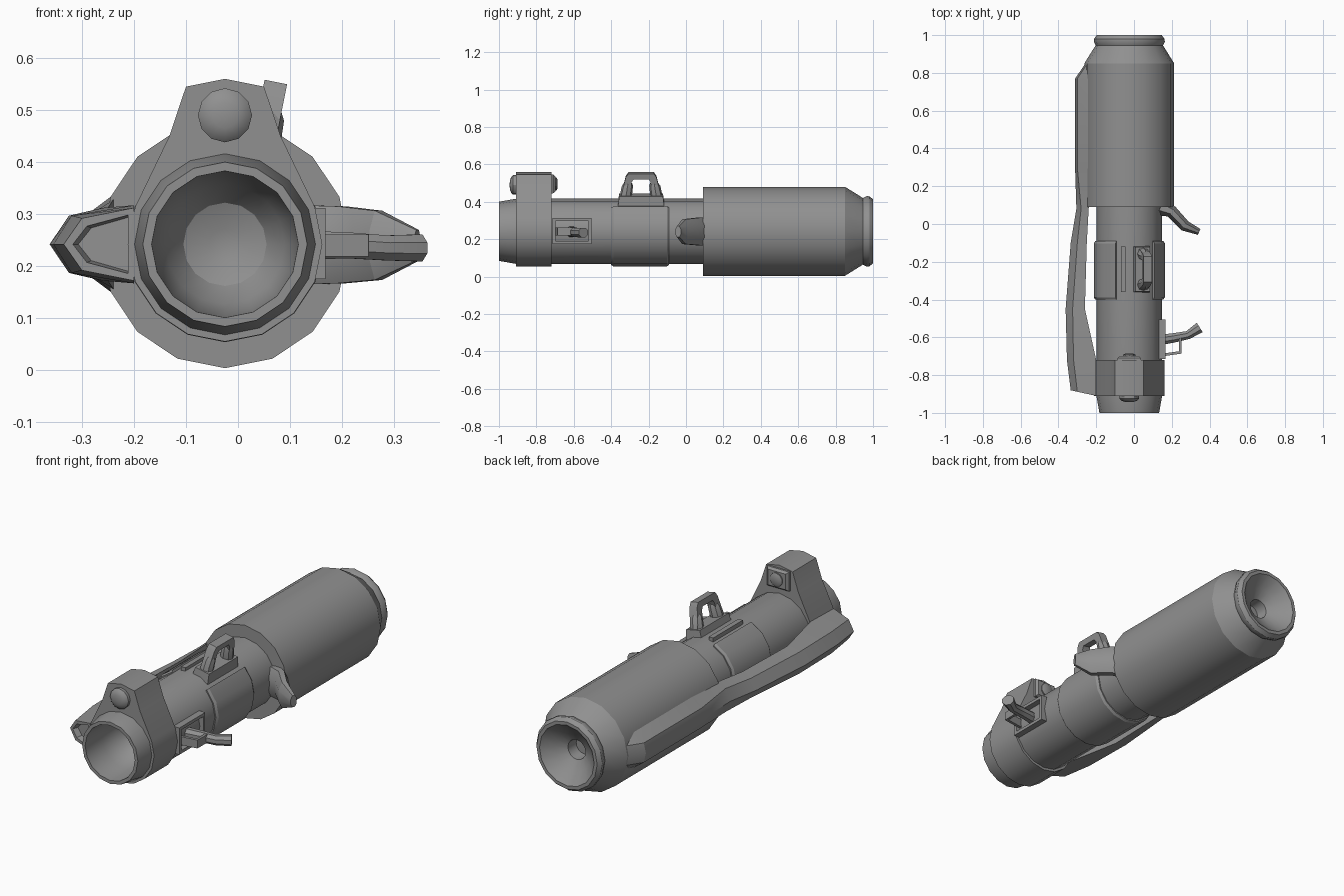
import bpy, bmesh
from math import sin, cos, pi, radians
from mathutils import Matrix, Vector

CX, CZ = -0.025, 0.242      # tube axis
SIDES = 16

cube = bpy.data.objects.get("Cube")
if cube:
    bpy.data.objects.remove(cube, do_unlink=True)

grey = bpy.data.materials.new("metal_grey")
grey.use_nodes = True
colour = (0.28, 0.28, 0.28, 1)
grey.diffuse_color = colour
grey.node_tree.nodes["Principled BSDF"].inputs["Base Color"].default_value = colour


def loft(name, rings, cyclic=False, matrix=None, recess=None):
    """Skin a list of equal-length point rings, capped or joined end to end."""
    bm = bmesh.new()
    rows = [[bm.verts.new(p) for p in ring] for ring in rings]
    n = len(rows[0])
    pairs = list(zip(rows, rows[1:]))
    first = None
    if cyclic:
        pairs.append((rows[-1], rows[0]))
    else:
        first = bm.faces.new(rows[0])
        bm.faces.new(rows[-1])
    for a, b in pairs:
        for i in range(n):
            j = (i + 1) % n
            bm.faces.new((a[i], a[j], b[j], b[i]))
    bmesh.ops.recalc_face_normals(bm, faces=bm.faces)
    if recess and first:
        bmesh.ops.inset_region(bm, faces=[first], thickness=recess)
        bmesh.ops.inset_region(bm, faces=[first], thickness=0.004, depth=-0.03)
    if matrix:
        bm.transform(matrix)
    mesh = bpy.data.meshes.new(name)
    bm.to_mesh(mesh)
    bm.free()
    mesh.materials.append(grey)
    obj = bpy.data.objects.new(name, mesh)
    bpy.context.collection.objects.link(obj)
    bpy.ops.object.select_all(action='DESELECT')
    obj.select_set(True)
    bpy.context.view_layer.objects.active = obj
    bpy.ops.object.shade_smooth_by_angle(angle=radians(30))
    return obj


def polar(r, y, a, cx=CX, cz=CZ):
    return (cx + r * sin(a), y, cz + r * cos(a))


def circle(r, y, cx=CX, cz=CZ, n=SIDES):
    return [polar(r, y, 2 * pi * i / n, cx, cz) for i in range(n)]


def lathe(name, profile, cx=CX, cz=CZ, n=SIDES):
    return loft(name, [circle(r, y, cx, cz, n) for r, y in profile])


def box(name, x0, x1, y0, y1, z0, z1, taper=0.0, matrix=None):
    rings = []
    for z, t in ((z0, 0), (z1, taper)):
        rings.append([(x0 + t, y0 + t, z), (x1 - t, y0 + t, z),
                      (x1 - t, y1 - t, z), (x0 + t, y1 - t, z)])
    return loft(name, rings, matrix=matrix)


def rod(name, path, n=8):
    """Sweep an elliptical section along (x, y, z, width, height) stations."""
    pts = [Vector(p[:3]) for p in path]
    rings = []
    for i, (c, p) in enumerate(zip(pts, path)):
        d = pts[min(i + 1, len(pts) - 1)] - pts[max(i - 1, 0)]
        side = Vector((-d.y, d.x, 0)).normalized()
        angles = [2 * pi * (k + 0.5) / n for k in range(n)]
        rings.append([c + side * p[3] * cos(a) + Vector((0, 0, p[4] * sin(a)))
                      for a in angles])
    return loft(name, rings)


# Main tube with hollow muzzle
lathe("launch_tube", [
    (0.03, -0.72), (0.08, -0.74), (0.115, -0.79), (0.135, -0.87), (0.141, -1.0),
    (0.158, -1.0), (0.174, -0.91), (0.174, 0.2)])

# Wide rear housing with stepped rim and dished exhaust
lathe("rear_housing", [
    (0.15, 0.09), (0.238, 0.09), (0.238, 0.85), (0.185, 0.935), (0.178, 0.945),
    (0.188, 0.965), (0.187, 0.98), (0.172, 1.0), (0.155, 1.0),
    (0.1, 0.95), (0.05, 0.92), (0.045, 0.86)])

# Front clamp whose top rises into a sight housing
rise = {0: (0, 0.56), 1: (0.075, 0.545), 2: (0.107, 0.45)}


def clamp_outline(y):
    ring = circle(0.187, y)
    for k, (dx, z) in rise.items():
        ring[k] = (CX + dx, y, z)
        ring[-k] = (CX - dx, y, z)
    return ring


loft("front_clamp", [clamp_outline(-0.91), clamp_outline(-0.72),
                     circle(0.165, -0.72), circle(0.165, -0.91)], cyclic=True)

# Sight lens in front, eyepiece behind
lathe("sight_lens", [(0.052, -0.9), (0.052, -0.925), (0.042, -0.935),
                     (0.025, -0.941), (0.008, -0.943)], CX, 0.49, 12)
loft("eyepiece_block", [
    [(CX + sx * w, y, 0.495 + sz * w * 0.8) for sx, sz in ((-1, -1), (1, -1), (1, 1), (-1, 1))]
    for w, y in ((0.062, -0.73), (0.062, -0.71), (0.05, -0.698))])
lathe("eyepiece", [(0.035, -0.71), (0.035, -0.692), (0.022, -0.686)], CX, 0.495, 10)

# Middle band, open along the top
band = ((0.16, -0.4), (0.18, -0.4), (0.188, -0.388), (0.188, -0.102),
        (0.18, -0.09), (0.16, -0.09))
loft("middle_band", [[polar(r, y, 2 * pi * k / SIDES) for r, y in band]
                     for k in range(2, SIDES)])

# Carrying handle, tilted off the top centre
tilt = Matrix.Translation((CX, 0, CZ)) @ Matrix.Rotation(pi / SIDES, 4, 'Y')
HX, HY = 0.035, -0.24
box("handle_base", HX - 0.05, HX + 0.045, HY - 0.125, HY + 0.125, 0.14, 0.205, 0.008, tilt)


def arch(x, half):
    right = [(dy, z) for dy, z in half]
    pts = right + [(-dy, z) for dy, z in reversed(right)]
    return [(HX + x, HY + dy, z) for dy, z in pts]


outer = ((0.108, 0.2), (0.082, 0.305), (0.068, 0.325))
inner = ((0.062, 0.19), (0.05, 0.28), (0.04, 0.295))
loft("handle_frame", [arch(-0.022, outer), arch(0.022, outer),
                      arch(0.022, inner), arch(-0.022, inner)], cyclic=True, matrix=tilt)
for label, s in (("front", -1), ("rear", 1)):
    rings = [[(HX + r * cos(a), HY + s * dy + r * sin(a), z)
              for a in [2 * pi * k / 8 for k in range(8)]]
             for r, dy, z in ((0.033, 0.083, 0.19), (0.03, 0.073, 0.255), (0.022, 0.07, 0.27))]
    loft(label + "_handle_leg", rings, matrix=tilt)
box("top_strip", -0.07, -0.045, -0.36, -0.12, 0.39, 0.428)

# Long side rail: y, inner x, ridge x, tip x, root half height, ridge half height
stations = ((-0.91, -0.2, -0.3, -0.335, 0.07, 0.05),
            (-0.72, -0.2, -0.32, -0.355, 0.075, 0.055),
            (-0.45, -0.26, -0.325, -0.362, 0.07, 0.055),
            (-0.1, -0.25, -0.3, -0.335, 0.07, 0.05),
            (0.08, -0.24, -0.28, -0.305, 0.085, 0.06),
            (0.3, -0.22, -0.3, -0.312, 0.11, 0.05),
            (0.77, -0.22, -0.3, -0.312, 0.11, 0.05),
            (0.86, -0.2, -0.24, -0.25, 0.1, 0.05))
rail = []
for k, (y, xi, xm, xo, hr, hm) in enumerate(stations):
    slant = 0.22 if k == 0 else 0
    rail.append([(x, y + (xi - x) * slant, CZ + h) for x, h in
                 ((xi, hr), (xm, hm), (xo, 0), (xm, -hm), (xi, -hr))])
loft("side_rail", rail, recess=0.018)

# Left grip bracket, trigger guard and front grip


def bracket_ring(x, inset):
    y0, y1, z0, z1 = -0.715 + inset, -0.505 - inset, 0.175 + inset, 0.312 - inset
    return [(x, y0, z0), (x, y1, z0), (x, y1, z1), (x, y0, z1)]


loft("grip_bracket", [bracket_ring(0.11, 0), bracket_ring(0.168, 0),
                      bracket_ring(0.168, 0.016), bracket_ring(0.11, 0.016)], cyclic=True)
rod("trigger_guard", [(0.14, -0.695, 0.24, 0.01, 0.03), (0.245, -0.68, 0.24, 0.012, 0.03),
                      (0.245, -0.6, 0.24, 0.01, 0.03)], 4)
rod("front_grip", [(0.13, -0.615, 0.24, 0.03, 0.03), (0.21, -0.603, 0.24, 0.027, 0.027),
                   (0.285, -0.588, 0.235, 0.024, 0.026), (0.348, -0.548, 0.235, 0.032, 0.028)])

# Flared rear grip in front of the housing
rod("rear_grip", [(0.14, 0.09, 0.241, 0.05, 0.082), (0.2, 0.065, 0.241, 0.035, 0.08),
                  (0.27, -0.01, 0.24, 0.032, 0.072), (0.345, -0.042, 0.24, 0.018, 0.032)])
